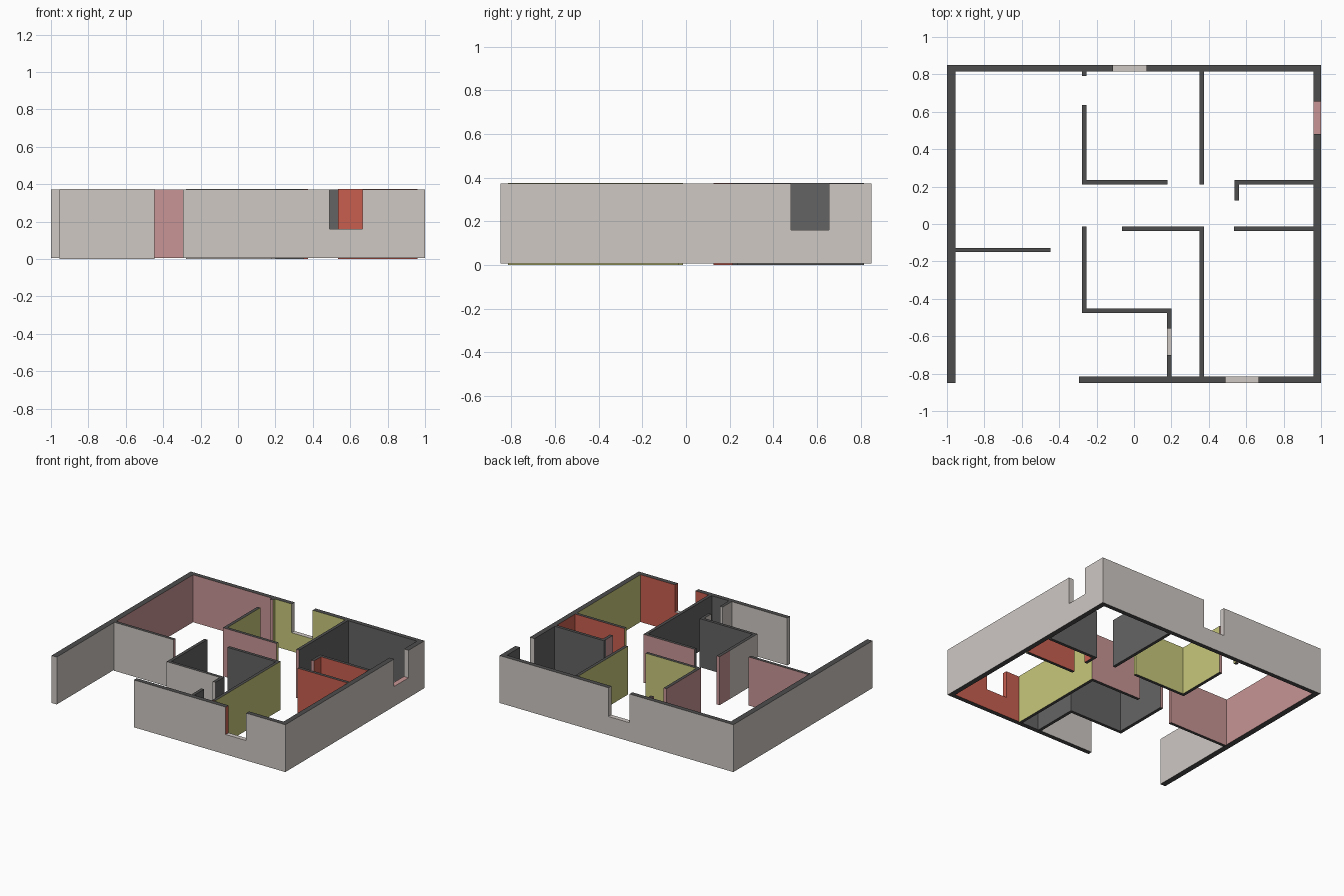
import bpy, bmesh
from mathutils import Vector

if "Cube" in bpy.data.objects:
    bpy.data.objects.remove(bpy.data.objects["Cube"])

COLOURS = {
    "plaster": (0.62, 0.58, 0.55), "cap": (0.075, 0.075, 0.075),
    "charcoal": (0.127, 0.127, 0.127), "red": (0.58, 0.114, 0.08),
    "pink": (0.58, 0.30, 0.30), "olive": (0.58, 0.58, 0.20),
}
NAMES = list(COLOURS)
MATS = []
for n, c in COLOURS.items():
    m = bpy.data.materials.new(n)
    m.diffuse_color = (*c, 1)
    m.use_nodes = True
    m.node_tree.nodes["Principled BSDF"].inputs["Base Color"].default_value = m.diffuse_color
    MATS.append(m)

# Room rectangles: x0, x1, y0, y1, paint on x-facing walls, paint on y-facing walls
ROOMS = [
    (-0.97, -0.265, -0.139, 0.83, "pink", "pink"),            # living room
    (-0.265, 0.55, -0.025, 0.224, "pink", "pink"),            # corridor
    (-0.265, 0.361, 0.224, 0.83, "olive", "olive"),           # back middle room
    (0.361, 0.98, 0.224, 0.83, "charcoal", "charcoal"),       # back right room
    (0.55, 0.98, -0.025, 0.224, "red", "red"),                # small room
    (0.361, 0.98, -0.83, -0.025, "olive", "red"),             # front right room
    (-0.265, 0.188, -0.462, -0.025, "charcoal", "charcoal"),  # centre room
    (0.188, 0.361, -0.83, -0.025, "charcoal", "charcoal"),    # centre alcove
]


def paint(p, facing_x):
    for x0, x1, y0, y1, cx, cy in ROOMS:
        if x0 < p.x < x1 and y0 < p.y < y1:
            return cx if facing_x else cy
    return "plaster"


def wall(name, x0, x1, y0, y1, z0=0.0, z1=0.375, window=None, sill="plaster", jamb="plaster"):
    """Extruded wall elevation, optionally notched by a window open at the top."""
    along = 0 if x1 - x0 > y1 - y0 else 1
    a, b = ((x0, x1), (y0, y1))[along]
    t0, t1 = ((y0, y1), (x0, x1))[along]
    prof = [(a, z0), (b, z0), (b, z1)]
    if window:
        w0, w1, wz = window
        prof += [(w1, z1), (w1, wz), (w0, wz), (w0, z1)]
    prof.append((a, z1))
    bm = bmesh.new()
    vs = [bm.verts.new((s, t0, z) if along == 0 else (t0, s, z)) for s, z in prof]
    face = bm.faces.new(vs)
    ext = bmesh.ops.extrude_face_region(bm, geom=[face])
    shift = Vector((0, t1 - t0, 0) if along == 0 else (t1 - t0, 0, 0))
    bmesh.ops.translate(bm, vec=shift, verts=[g for g in ext["geom"] if isinstance(g, bmesh.types.BMVert)])
    bmesh.ops.recalc_face_normals(bm, faces=bm.faces[:])
    # split where the paint changes from room to room
    axis = Vector((1, 0, 0) if along == 0 else (0, 1, 0))
    for cut in {v for r in ROOMS for v in r[2 * along:2 * along + 2]}:
        if a + 0.03 < cut < b - 0.03:
            bmesh.ops.bisect_plane(bm, geom=bm.verts[:] + bm.edges[:] + bm.faces[:],
                                   plane_co=axis * cut, plane_no=axis)
    for f in bm.faces:
        c, n = f.calc_center_median(), f.normal
        if abs(n.z) > 0.5:
            col = sill if z0 + 0.01 < c.z < z1 - 0.01 else "cap"
        elif window and abs(n[along]) > 0.5 and a + 0.001 < c[along] < b - 0.001:
            col = jamb
        else:
            col = paint(c + n * 0.012, abs(n.x) > 0.5)
        f.material_index = NAMES.index(col)
    me = bpy.data.meshes.new(name)
    bm.to_mesh(me)
    bm.free()
    for m in MATS:
        me.materials.append(m)
    bpy.context.collection.objects.link(bpy.data.objects.new(name, me))


# Outer walls
Z = dict(z0=0.006, z1=0.372)
wall("left_outer_wall", -1, -0.955, -0.85, 0.85, **Z)
wall("back_outer_wall", -0.955, 0.96, 0.815, 0.85, window=(-0.112, 0.068, 0.15), **Z)
wall("right_outer_wall", 0.96, 1, -0.85, 0.85, window=(0.48, 0.655, 0.16), sill="pink", **Z)
wall("front_outer_wall", -0.295, 0.96, -0.85, -0.815, window=(0.49, 0.665, 0.16), jamb="red", **Z)

# Back half partitions
wall("living_door_stub", -0.278, -0.253, 0.79, 0.815)
wall("living_partition", -0.278, -0.253, 0.212, 0.635)
wall("back_middle_partition", -0.253, 0.18, 0.212, 0.236)
wall("back_divider", 0.349, 0.373, 0.212, 0.815)
wall("small_room_back_wall", 0.537, 0.96, 0.212, 0.236)
wall("small_room_door_stub", 0.537, 0.562, 0.126, 0.212)

# Front half partitions
wall("small_room_front_wall", 0.535, 0.96, -0.037, -0.013)
wall("centre_back_wall", -0.065, 0.349, -0.037, -0.013)
wall("front_divider", 0.349, 0.373, -0.815, -0.013)
wall("centre_left_wall", -0.278, -0.253, -0.475, -0.013)
wall("centre_front_wall", -0.253, 0.176, -0.475, -0.451)
wall("alcove_wall", 0.176, 0.2, -0.815, -0.451, window=(-0.70, -0.56, 0.16))
wall("terrace_wall", -0.955, -0.447, -0.151, -0.127)
